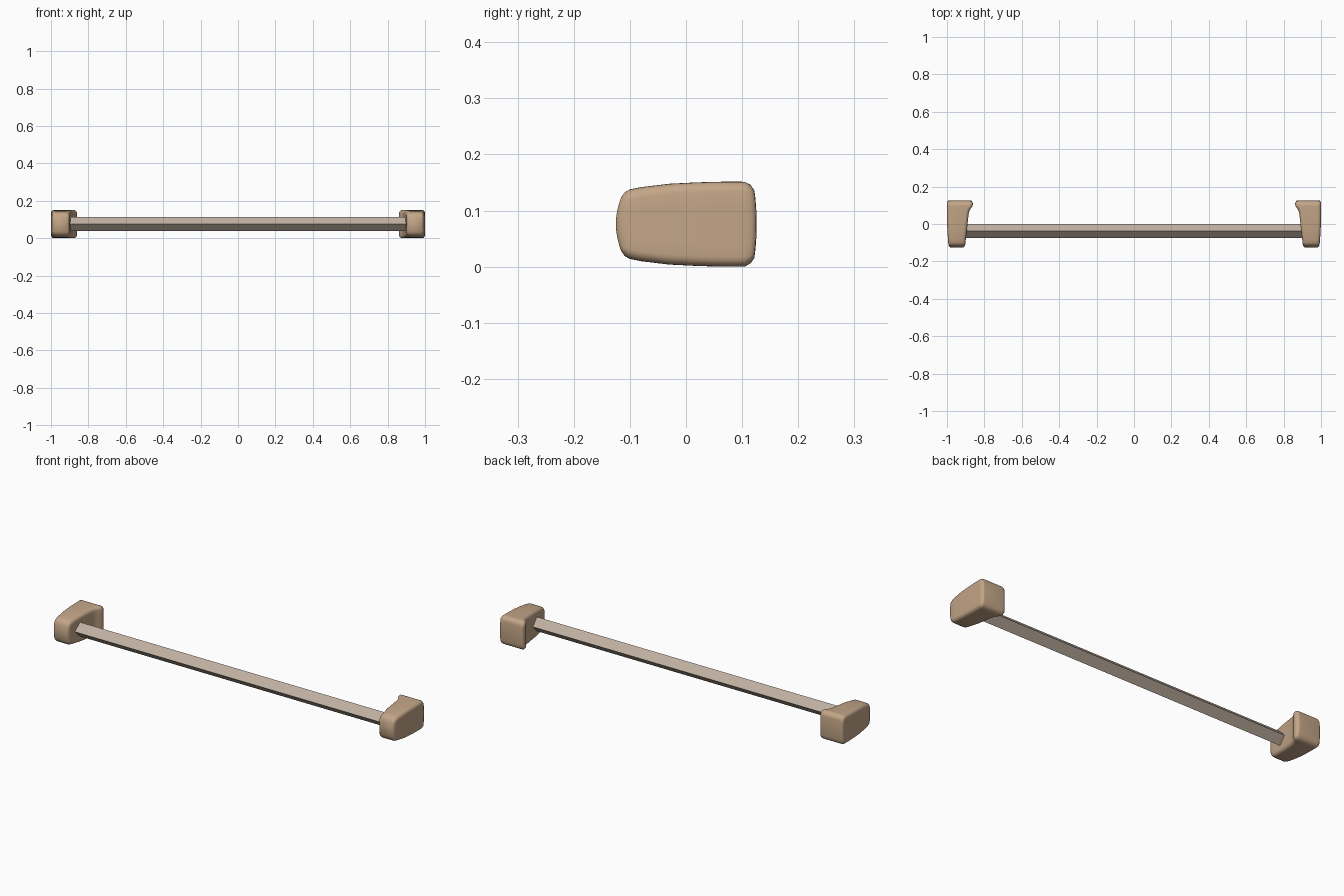
import bpy, bmesh, math

if "Cube" in bpy.data.objects:
    bpy.data.objects.remove(bpy.data.objects["Cube"])

def material(name, rgb):
    m = bpy.data.materials.new(name)
    m.diffuse_color = (*rgb, 1)
    m.use_nodes = True
    m.node_tree.nodes["Principled BSDF"].inputs["Base Color"].default_value = m.diffuse_color
    return m

tan = material("tan", (0.55, 0.38, 0.245))
greige = material("greige", (0.53, 0.44, 0.36))
ZC = 0.0757

def finish(name, bm, mat, smooth):
    bmesh.ops.recalc_face_normals(bm, faces=bm.faces)
    me = bpy.data.meshes.new(name)
    bm.to_mesh(me)
    bm.free()
    me.materials.append(mat)
    for p in me.polygons:
        p.use_smooth = smooth
    ob = bpy.data.objects.new(name, me)
    bpy.context.collection.objects.link(ob)
    return ob

# Bracket sections from wall to front: y, inner x, outer x, half height, corner radius, bulge
sections = [
    (0.123, 0.880, 0.988, 0.052, 0.012, 0.003),
    (0.1215, 0.869, 0.995, 0.061, 0.014, 0.003),
    (0.115, 0.863, 0.999, 0.070, 0.016, 0.001),
    (0.105, 0.861, 1.0, 0.0755, 0.018, 0),
    (0.095, 0.864, 1.0, 0.0757, 0.018, 0),
    (0.083, 0.873, 1.0, 0.0757, 0.018, 0),
    (0.070, 0.880, 1.0, 0.0757, 0.018, 0),
    (0.055, 0.884, 1.0, 0.0755, 0.018, 0),
    (0.020, 0.888, 1.0, 0.0745, 0.018, 0),
    (-0.030, 0.893, 0.998, 0.072, 0.018, 0),
    (-0.080, 0.899, 0.995, 0.066, 0.018, 0),
    (-0.100, 0.901, 0.993, 0.062, 0.018, -0.003),
    (-0.109, 0.904, 0.990, 0.057, 0.016, -0.008),
    (-0.115, 0.912, 0.983, 0.049, 0.012, -0.010),
]

def half_outline(w, h, r):
    """Right half of a rounded rectangle, bottom to top."""
    arc = [(w - r + r * math.sin(a), -h + r - r * math.cos(a))
           for a in (math.pi / 2 * i / 5 for i in range(6))]
    mid = [(w, (h - r) * t) for t in (-0.6, -0.3, 0, 0.3, 0.6)]
    return arc + mid + [(x, -z) for x, z in reversed(arc)]

def bracket(name, side):
    bm = bmesh.new()
    loops = []
    for y, x0, x1, h, r, bulge in sections:
        c, w = (x0 + x1) / 2, (x1 - x0) / 2
        half = half_outline(w, h, r)
        pts = half + [(-x, z) for x, z in reversed(half)]
        loops.append([bm.verts.new((side * (c + x), y + bulge * (1 - (z / h) ** 2), ZC + z))
                      for x, z in pts])
    n = len(loops[0])
    for a, b in zip(loops, loops[1:]):
        for i in range(n):
            j = (i + 1) % n
            bm.faces.new((a[i], a[j], b[j], b[i]))
    # End caps run across in strips to follow the bulge
    for lp in (loops[0], loops[-1]):
        for i in range(n // 2 - 1):
            bm.faces.new((lp[i], lp[i + 1], lp[n - 2 - i], lp[n - 1 - i]))
    finish(name, bm, tan, True)

bracket("right_bracket", 1)
bracket("left_bracket", -1)

# Square bar turned on its edge
bm = bmesh.new()
R, Y = 0.0375, -0.0365
ends = [[bm.verts.new((x, Y + R * dy, ZC + R * dz))
         for dy, dz in ((1, 0), (0, 1), (-1, 0), (0, -1))] for x in (-0.93, 0.93)]
for i in range(4):
    j = (i + 1) % 4
    bm.faces.new((ends[0][i], ends[0][j], ends[1][j], ends[1][i]))
for e in ends:
    bm.faces.new(e)
finish("rail_bar", bm, greige, False)
